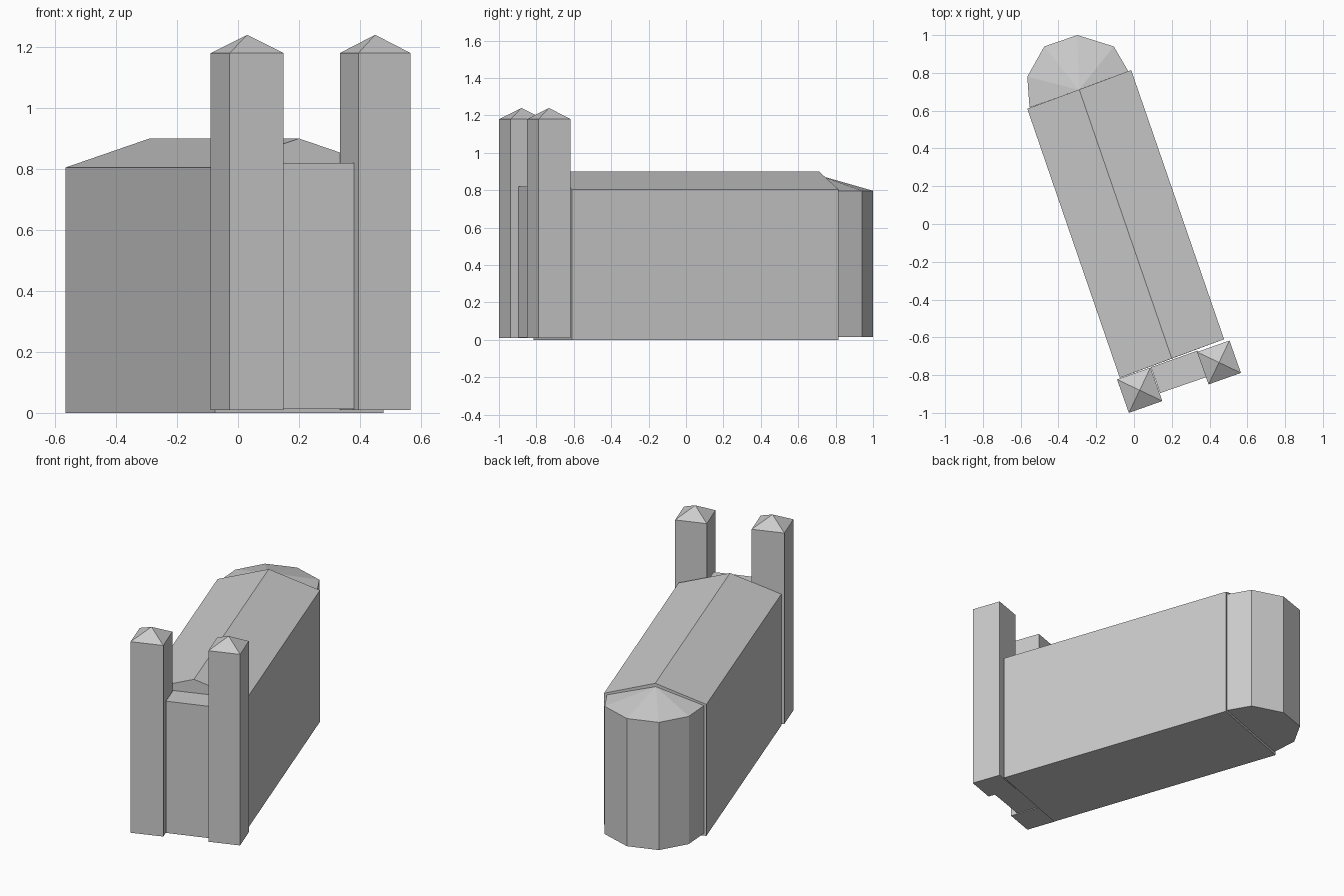
import bpy
import bmesh
from math import radians, cos, sin, pi, sqrt

old = bpy.data.objects.get("Cube")
if old:
    bpy.data.objects.remove(old, do_unlink=True)

stone = bpy.data.materials.new("pale_grey_stone")
stone.use_nodes = True
COLOUR = (0.6, 0.6, 0.6, 1)
stone.diffuse_color = COLOUR
stone.node_tree.nodes["Principled BSDF"].inputs["Base Color"].default_value = COLOUR


def finish(name, bm):
    bmesh.ops.recalc_face_normals(bm, faces=bm.faces)
    mesh = bpy.data.meshes.new(name)
    bm.to_mesh(mesh)
    bm.free()
    mesh.materials.append(stone)
    obj = bpy.data.objects.new(name, mesh)
    bpy.context.collection.objects.link(obj)
    return obj


def prism(name, plan, bottom, top, ridge=None):
    """Walls over a plan, closed by a flat top, a pointed roof or a gable."""
    bm = bmesh.new()
    low = [bm.verts.new((x, y, bottom)) for x, y in plan]
    high = [bm.verts.new((x, y, top)) for x, y in plan]
    n = len(plan)
    peaks = [bm.verts.new(p) for p in ridge or []]
    bm.faces.new(low)
    for i in range(n):
        j = (i + 1) % n
        bm.faces.new((low[i], low[j], high[j], high[i]))
        if len(peaks) == 1:
            bm.faces.new((high[i], high[j], peaks[0]))
    if not peaks:
        bm.faces.new(high)
    elif len(peaks) == 2:
        back, front = peaks
        a, b, c, d = high
        for corners in ((a, b, back), (b, c, front, back), (c, d, front), (d, a, back, front)):
            bm.faces.new(corners)
    return finish(name, bm)


def square(x, y, side, turn):
    r = side / sqrt(2)
    return [(x + r * cos(turn + pi / 4 + k * pi / 2),
             y + r * sin(turn + pi / 4 + k * pi / 2)) for k in range(4)]


# Long gabled hall
prism("nave", [(-0.565, 0.61), (-0.015, 0.815), (0.477, -0.61), (-0.075, -0.815)],
      0, 0.805, [(-0.29, 0.712, 0.9), (0.2, -0.712, 0.9)])

# Many-sided rounded end
prism("apse", [(-0.553, 0.616), (-0.565, 0.78), (-0.475, 0.94), (-0.3, 1.0),
               (-0.107, 0.94), (-0.03, 0.808)],
      0.015, 0.797, [(-0.292, 0.71, 0.88)])

# Flat-topped entrance block between the towers
prism("entrance_block", [(0.09, -0.758), (0.337, -0.67), (0.385, -0.81), (0.138, -0.895)],
      0.013, 0.82)

# Twin towers with pyramid roofs
for name, x, y, side in (("right_tower", 0.03, -0.88, 0.188),
                         ("left_tower", 0.45, -0.733, 0.182)):
    prism(name, square(x, y, side, radians(19.5)), 0.01, 1.18, [(x, y, 1.24)])
